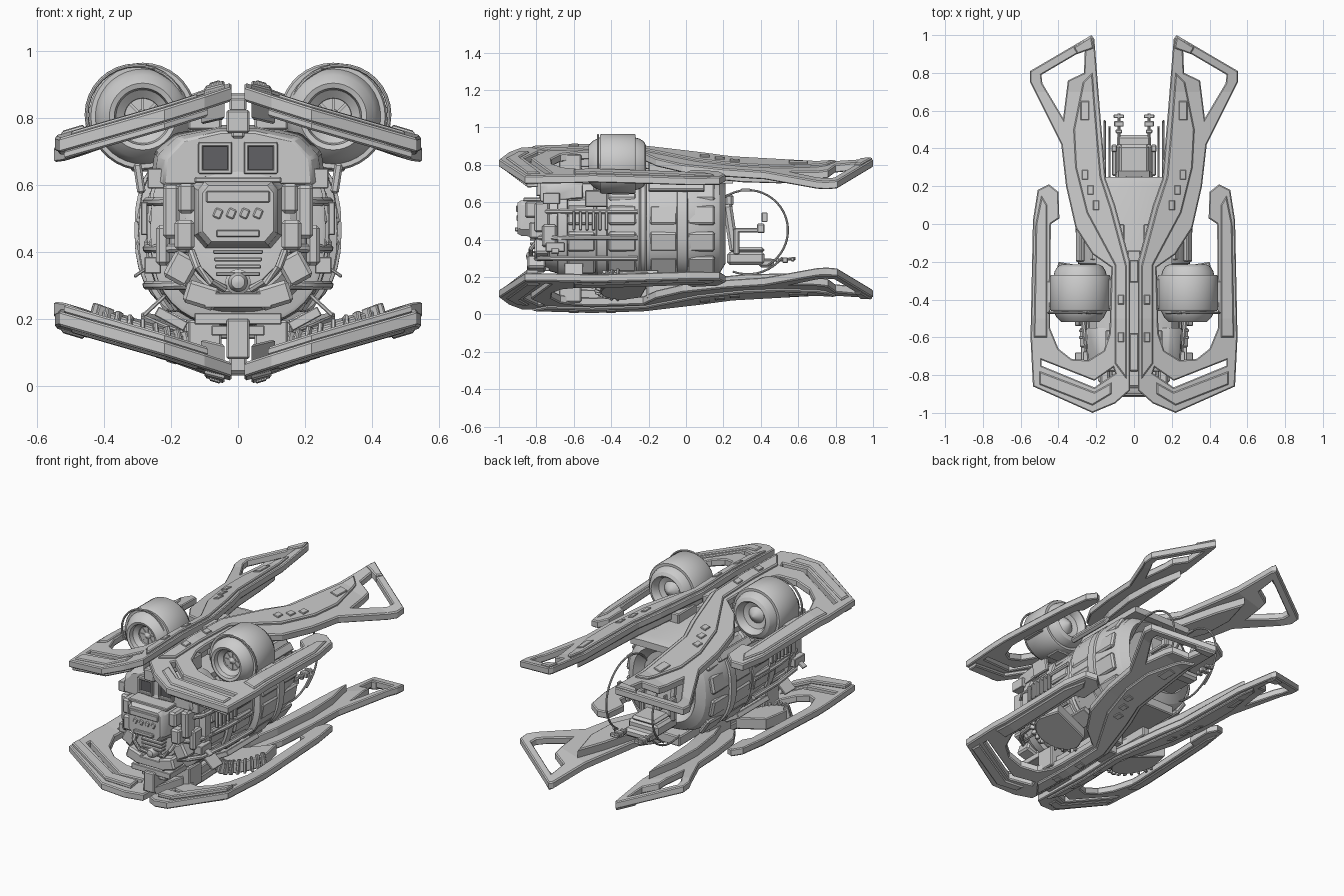
import bpy, bmesh
from math import sin, cos, pi, atan, radians
from mathutils import Vector, Matrix

if "Cube" in bpy.data.objects:
    bpy.data.objects.remove(bpy.data.objects["Cube"])

SLOPE = 0.30          # sideways droop of the wings
ZSUM = 0.92           # upper and lower wings mirror about half this height


def finish(bm, name, mirror=False, bevel=0, smooth=False):
    bmesh.ops.recalc_face_normals(bm, faces=bm.faces)
    me = bpy.data.meshes.new(name)
    bm.to_mesh(me)
    bm.free()
    ob = bpy.data.objects.new(name, me)
    bpy.context.collection.objects.link(ob)
    if smooth:
        bpy.ops.object.select_all(action='DESELECT')
        ob.select_set(True)
        bpy.context.view_layer.objects.active = ob
        bpy.ops.object.shade_smooth_by_angle(angle=radians(32))
    if bevel:
        m = ob.modifiers.new("bevel", 'BEVEL')
        m.width, m.segments, m.limit_method = bevel, 1, 'ANGLE'
    if mirror:
        ob.modifiers.new("mirror", 'MIRROR').use_clip = False
    return ob


def boxes(name, items, mirror=False, bevel=0.006):
    """items: (centre, size[, euler rotation])"""
    bm = bmesh.new()
    for it in items:
        rot = Matrix.Identity(4)
        if len(it) > 2:
            for a, ax in zip(it[2], 'XYZ'):
                rot = Matrix.Rotation(a, 4, ax) @ rot
        bmesh.ops.create_cube(bm, size=1, matrix=Matrix.Translation(it[0]) @ rot @ Matrix.Diagonal((*it[1], 1)))
    return finish(bm, name, mirror, bevel)


def loft(name, rings, mirror=False, bevel=0):
    bm = bmesh.new()
    vr = [[bm.verts.new(p) for p in r] for r in rings]
    n = len(vr[0])
    for a, b in zip(vr, vr[1:]):
        for i in range(n):
            bm.faces.new((a[i], a[(i + 1) % n], b[(i + 1) % n], b[i]))
    bm.faces.new(vr[0])
    bm.faces.new(vr[-1])
    return finish(bm, name, mirror, bevel, smooth=True)


def lathe(name, prof, cx, cz, mirror=False, n=36):
    """prof: (radius, y) revolved about a y axis line"""
    return loft(name, [[(cx + r * cos(2 * pi * i / n), y, cz + r * sin(2 * pi * i / n)) for i in range(n)]
                       for r, y in prof], mirror)


def pipe(name, pts, r, mirror=False, n=8):
    P = [Vector(p) for p in pts]
    rings = []
    for i, p in enumerate(P):
        t = (P[min(i + 1, len(P) - 1)] - P[max(i - 1, 0)]).normalized()
        u = t.cross(Vector((0.93, 0.1, 0.35))).normalized()
        v = t.cross(u)
        rings.append([p + r * (cos(2 * pi * k / n) * u + sin(2 * pi * k / n) * v) for k in range(n)])
    return loft(name, rings, mirror)


def wing_z(x, y):
    keys = [(-1, .86), (-.5, .875), (-.2, .865), (.2, .85), (.7, .835), (1.01, .862)]
    for (a, za), (b, zb) in zip(keys, keys[1:]):
        if y <= b:
            break
    return za + (zb - za) * (y - a) / (b - a) - SLOPE * (x - .05)


def plate(name, loops, lift=0, half=.022, levels=(0, 1), bev=.006):
    """flat outline with holes, extruded, then laid on the wing surface"""
    cu = bpy.data.curves.new(name, 'CURVE')
    cu.dimensions, cu.fill_mode = '2D', 'BOTH'
    cu.extrude, cu.bevel_depth, cu.bevel_resolution, cu.offset = half - bev, bev, 0, -bev
    for lp in loops:
        s = cu.splines.new('POLY')
        s.points.add(len(lp) - 1)
        s.use_cyclic_u = True
        for p, q in zip(s.points, lp):
            p.co = (*q, 0, 1)
    tmp = bpy.data.objects.new(name, cu)
    bpy.context.collection.objects.link(tmp)
    dg = bpy.context.evaluated_depsgraph_get()
    me = bpy.data.meshes.new_from_object(tmp.evaluated_get(dg))
    bpy.data.objects.remove(tmp)
    for low in levels:
        bm = bmesh.new()
        bm.from_mesh(me)
        bmesh.ops.remove_doubles(bm, verts=bm.verts, dist=.0004)
        for y in (-.5, -.2, .2, .7):
            bmesh.ops.bisect_plane(bm, geom=bm.verts[:] + bm.edges[:] + bm.faces[:], plane_co=(0, y, 0), plane_no=(0, 1, 0))
        for v in bm.verts:
            z = wing_z(v.co.x, v.co.y) + v.co.z + lift
            v.co.z = ZSUM - z if low else z
        for f in bm.faces:
            f.smooth = False
        finish(bm, ("lower_" if low else "upper_") + name, mirror=True)


# --- wings: forked arm, front corner and outer rail in one outline
outline = [(.02, -.88), (.1, -.95), (.22, -1), (.535, -.86), (.548, -.6), (.535, .02), (.51, .18), (.45, .21),
           (.4, .17), (.395, .03), (.44, 0), (.445, -.55), (.4, -.66), (.33, -.715), (.24, -.72), (.16, -.67),
           (.13, -.58), (.12, -.23), (.22, -.16), (.31, -.02), (.36, .2), (.385, .42), (.55, .75), (.55, .81), (.225, 1),
           (.21, .98), (.18, .6), (.15, .24), (.1, .1), (.02, -.2)]
tip_hole = [(.26, .925), (.49, .79), (.485, .745), (.375, .56), (.35, .76), (.265, .8)]
slot = [(.1, -.79), (.21, -.865), (.49, -.75), (.49, -.72), (.21, -.83), (.11, -.76)]
plate("wing", [outline, tip_hole, slot])
plate("arm_panel", [[(.04, -.82), (.1, -.74), (.1, -.22), (.25, .06), (.31, .3), (.32, .5), (.27, .75), (.22, .8),
                     (.205, .6), (.175, .25), (.12, .08), (.04, -.22)]], .024, .012)
plate("arm_keel", [[(.04, -.85), (.11, -.7), (.11, -.22), (.23, .05), (.29, .3), (.29, .5), (.24, .7), (.2, .5),
                    (.16, .22), (.04, -.2)]], -.04, .03)
plate("corner_panel", [[(.12, -.9), (.22, -.96), (.5, -.85), (.5, -.78), (.21, -.89), (.12, -.84)]], .02, .01)
plate("corner_underframe", [[(.09, -.9), (.22, -.965), (.52, -.85), (.52, -.79), (.22, -.89), (.1, -.82)]], -.033, .013)
plate("rail_panel", [[(.46, -.6), (.53, -.6), (.52, 0), (.49, .15), (.46, .1)]], .018, .012)
plate("tip_cap", [[(.215, .93), (.3, .9), (.32, .935), (.225, .995)]], .008, .025)
for k, (x, y) in enumerate([(.26, .6), (.2, .1), (.23, .18), (.26, .26), (.07, -.4), (.07, -.6)]):
    w, l = (.022, .05) if k == 0 else (.016, .025)
    plate("arm_hatch_%d" % k, [[(x - w, y - l), (x + w, y - l), (x + w, y + l), (x - w, y + l)]], .036, .007, bev=.003)

# --- slatted half drums sitting in the lower wing openings
arc = [(.285 + .145 * cos(a * pi / 12), -.33 - .13 * sin(a * pi / 12)) for a in range(13)]
plate("fan_drum", [arc + [(.17, -.24), (.4, -.2)]], -.035, .035, (1,))
slats = []
for a in range(1, 12):
    t = a * pi / 12
    x, y = .285 + .15 * cos(t), -.33 - .135 * sin(t)
    slats.append(((x, y, ZSUM - wing_z(x, y) + .04), (.03, .014, .085), (0, -atan(SLOPE), -t)))
boxes("fan_slats", slats, True, .003)

# --- round thrusters above: open drum around a ball-shaped core
ex, ez = .285, .805
lathe("thruster_core", [(.02, -.41), (.05, -.42), (.055, -.47), (.08, -.49), (.085, -.515), (.1, -.52), (.125, -.495),
                        (.142, -.46), (.145, -.4), (.145, -.29), (.135, -.25), (.12, -.225), (.1, -.215), (.09, -.225),
                        (.08, -.26), (.05, -.27), (.03, -.25), (.004, -.235)], ex, ez, True)
lathe("thruster_band", [(.14, -.46), (.155, -.46), (.161, -.45), (.161, -.28), (.155, -.27), (.14, -.27)], ex, ez, True)
lathe("thruster_hub", [(.004, -.475), (.02, -.465), (.032, -.43), (.035, -.4)], ex, ez, True, 16)
boxes("thruster_blades", [((ex + .045 * cos(a * pi / 4), -.45, ez + .045 * sin(a * pi / 4)), (.05, .03, .008),
                           (0, -a * pi / 4, 0)) for a in range(8)], True, 0)
pipe("thruster_guard", [(ex + .02 + .148 * cos(a * pi / 16), -.47, ez + .005 + .148 * sin(a * pi / 16))
                        for a in range(-2, 15)], .006, True)
boxes("thruster_mount", [((.13, -.37, .82), (.12, .16, .07), (0, .3, 0)), ((.44, -.37, .75), (.05, .14, .05), (0, .3, 0)),
                         ((.27, -.35, .67), (.1, .1, .06))], True)

# --- barrel hull lofted along y
def ring(y, w, zb, zt, e=2.5, n=40):
    c = lambda v: (abs(v) ** (2 / e)) * (1 if v > 0 else -1)
    return [(w * c(cos(2 * pi * i / n)), y, (zb + zt) / 2 + (zt - zb) / 2 * c(sin(2 * pi * i / n))) for i in range(n)]

loft("hull", [ring(*s) for s in [(-.79, .16, .28, .62), (-.76, .2, .24, .68), (-.62, .25, .2, .73), (-.25, .275, .18, .745),
                                 (-.24, .265, .19, .735), (-.22, .265, .19, .735), (-.21, .297, .17, .755), (0, .3, .18, .755),
                                 (.14, .28, .2, .745), (.18, .26, .22, .735), (.21, .21, .27, .7), (.16, .17, .31, .66)]])
for k, y in enumerate((-.66, -.45, -.02)):
    s = (.252, .262, .3)[k]
    loft("hull_rib_%d" % k, [ring(y - .03, s, .19, .74), ring(y - .025, s + .01, .18, .752), ring(y + .025, s + .01, .175, .755),
                             ring(y + .03, s, .19, .745)])
# side armour plates, pipes and vents
armour = []
for y, w in ((-.56, .25), (-.34, .265), (-.12, .288), (.08, .282)):
    for a in (-42, -14, 14, 42):
        t = radians(a)
        armour.append(((w * cos(t) ** .75, y, .46 + .29 * sin(t)), (.03, .15, .105), (0, -t * .8, 0)))
boxes("side_armour", armour, True, .01)
for k, z in enumerate((.3, .41, .55)):
    pipe("side_pipe_%d" % k, [(.15, -.8, z), (.2, -.77, z), (.245, -.7, z), (.27, -.5, z), (.272, -.26, z)], .014, True)
boxes("side_vents", [((.28, -.6 + .035 * i, .5), (.02, .016, .1)) for i in range(6)] +
      [((.255, -.7, .36), (.05, .1, .05)), ((.245, -.72, .62), (.05, .09, .06))], True, .003)

# --- upper deck and hood
loft("deck", [[(-.2, y, .7), (.2, y, .7), (.2, y, .735), (.12, y, h), (-.12, y, h), (-.2, y, .735)]
              for y, h in ((-.6, .775), (.2, .76), (.25, .74))])
def hood(y, s, dz):
    return [(x * s, y, z + dz) for x, z in ((-.26, .61), (-.14, .61), (-.11, .63), (.11, .63), (.14, .61), (.26, .61),
                                            (.25, .69), (.19, .745), (.06, .77), (-.06, .77), (-.19, .745), (-.25, .69))]
loft("front_hood", [hood(-.78, .86, -.01), hood(-.74, .96, 0), hood(-.55, 1, .01)], bevel=.006)
boxes("window_frames", [((.068, -.785, .722), (.1, .03, .014)), ((.068, -.785, .64), (.1, .03, .014)),
                        ((.025, -.785, .68), (.014, .03, .09)), ((.112, -.785, .68), (.014, .03, .09))], True, .003)
w = boxes("window_panes", [((.068, -.778, .68), (.075, .012, .07))], True, 0)
mat = bpy.data.materials.new("dark_glass")
mat.diffuse_color = (.12, .12, .13, 1)
mat.use_nodes = True
mat.node_tree.nodes["Principled BSDF"].inputs["Base Color"].default_value = mat.diffuse_color
w.data.materials.append(mat)

# --- spine and keel joining the wing pairs
boxes("top_spine", [((0, -.5, .79), (.07, .72, .07)), ((0, -.25, .85), (.05, .12, .05)), ((0, -.68, .84), (.05, .2, .04)),
                    ((0, -.8, .77), (.04, .06, .06))])
boxes("bottom_keel", [((0, -.5, .14), (.07, .72, .12)), ((0, -.25, .07), (.05, .14, .08)), ((0, -.68, .07), (.05, .2, .06)),
                      ((0, .02, .17), (.22, .4, .06))])
boxes("wing_struts", [((.1, -.62, .81), (.1, .12, .09)), ((.1, -.1, .78), (.1, .2, .08)), ((.1, -.62, .13), (.1, .12, .13)),
                      ((.11, -.1, .14), (.1, .22, .11))], True)
boxes("belly_fins", [((.25, -.6, .24), (.09, .1, .012), (0, .75, 0)), ((.2, -.3, .2), (.1, .3, .03), (0, -.5, 0)),
                     ((.29, -.7, .34), (.05, .04, .01), (0, .6, 0))], True, .003)
boxes("side_flaps", [((.295, -.48, .62), (.025, .12, .09), (0, .15, 0)), ((.285, -.05, .68), (.03, .3, .05), (0, -.6, 0))], True)

# --- nose block and chin machinery
loft("nose_block", [[(x * s, y, .515 + z * s) for x, z in ((-.12, -.06), (-.09, -.095), (.09, -.095), (.12, -.06), (.12, .07),
                                                         (.1, .095), (-.1, .095), (-.12, .07))]
                    for y, s in ((-.9, .88), (-.88, 1), (-.8, 1.05), (-.75, 1.25))])
boxes("nose_details", [((0, -.9, .565), (.19, .02, .035)), ((0, -.9, .455), (.13, .03, .022)), ((0, -.82, .615), (.26, .1, .018))]
      + [((-.06 + .04 * i, -.898, .515), (.025, .015, .03), (0, .4, 0)) for i in range(4)], False, .004)
boxes("nose_cheeks", [((.155, -.81, .56), (.05, .1, .09)), ((.16, -.8, .45), (.06, .08, .09)), ((.2, -.77, .52), (.05, .08, .16)),
                      ((.17, -.77, .35), (.08, .08, .09), (0, -.5, 0)), ((.11, -.8, .27), (.1, .1, .07), (0, -.3, 0)),
                      ((.225, -.73, .42), (.04, .08, .12))], True, .01)
boxes("chin_grille", [((0, -.8, .4 - .022 * i), (.15 - .006 * i, .07, .012)) for i in range(4)] +
      [((0, -.79, .255), (.2, .12, .045)), ((0, -.76, .2), (.26, .16, .035)), ((0, -.73, .165), (.16, .16, .03))], False, .003)
lathe("chin_sensor", [(.004, -.855), (.02, -.85), (.03, -.83), (.03, -.8), (.038, -.795), (.038, -.76)], 0, .31, False, 20)
pipe("chin_hose", [(.04, -.8, .29), (.08, -.83, .31), (.12, -.83, .35), (.14, -.79, .4)], .012, True)

# --- rear cockpit: seat, side hoops and hand grips
boxes("rear_seat", [((0, .32, .3), (.2, .2, .07)), ((0, .34, .345), (.16, .16, .03)), ((0, .24, .46), (.19, .05, .26), (.15, 0, 0)),
                    ((0, .23, .61), (.11, .05, .07)), ((0, .43, .275), (.18, .08, .05))], False, .014)
boxes("seat_arms", [((.105, .34, .45), (.025, .16, .025)), ((.105, .27, .39), (.025, .03, .14)), ((.105, .4, .46), (.03, .04, .05))], True)
hoop = lambda a0, a1, r: [(.155, .33 + r * cos(radians(a)), .45 + r * sin(radians(a))) for a in range(a0, a1 + 1, 8)]
pipe("side_hoop", hoop(-60, 172, .215), .006, True)
pipe("lower_hoop", [(.13, y, z) for _, y, z in hoop(-110, -38, .235)], .006, True)
boxes("hoop_clamps", [((.155, .42, .52), (.015, .03, .05)), ((.155, .32, .665), (.015, .05, .016))], True, .003)
pipe("grip_rods", [(.08, .38, .29), (.08, .5, .29), (.08, .585, .3)], .008, True)
boxes("hand_grips", [((.08, .53, .29), (.05, .03, .03)), ((.08, .57, .295), (.055, .02, .022)), ((.08, .49, .288), (.035, .02, .025))], True, .004)
